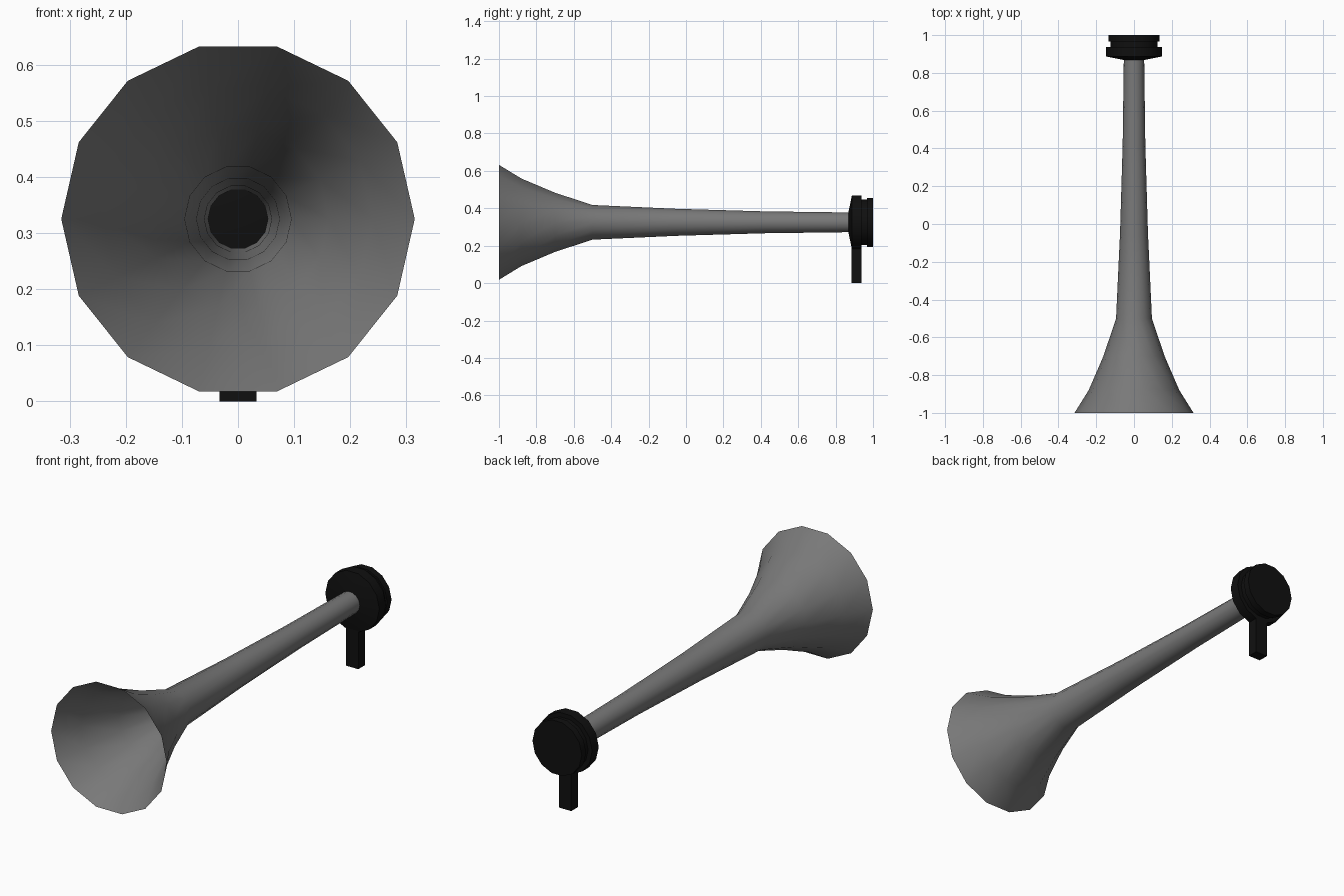
import bpy, bmesh, math

if "Cube" in bpy.data.objects:
    bpy.data.objects.remove(bpy.data.objects["Cube"])

SIDES = 14
AXIS_Z = 0.325


def material(name, value):
    m = bpy.data.materials.new(name)
    m.use_nodes = True
    color = (value, value, value, 1)
    m.diffuse_color = color
    bsdf = m.node_tree.nodes["Principled BSDF"]
    bsdf.inputs["Base Color"].default_value = color
    bsdf.inputs["Roughness"].default_value = 0.6
    return m


def finish(bm, name, mat):
    mesh = bpy.data.meshes.new(name)
    bm.to_mesh(mesh)
    bm.free()
    mesh.materials.append(mat)
    obj = bpy.data.objects.new(name, mesh)
    bpy.context.collection.objects.link(obj)
    return obj


def lathe(name, profile, mat, capped):
    """Turn (y, radius) points about the long axis."""
    bm = bmesh.new()
    rings = []
    for y, r in profile:
        angles = [math.tau * i / SIDES for i in range(SIDES)]
        rings.append([bm.verts.new((r * math.cos(a), y, AXIS_Z + r * math.sin(a)))
                      for a in angles])
    for a, b in zip(rings, rings[1:]):
        for i in range(SIDES):
            j = (i + 1) % SIDES
            bm.faces.new((a[i], b[i], b[j], a[j]))
    if capped:
        bm.faces.new(rings[0])
        bm.faces.new(rings[-1][::-1])
        bmesh.ops.recalc_face_normals(bm, faces=bm.faces)
    else:
        bm.normal_update()
        # Point the open tube's faces away from its axis
        f = bm.faces[:][0]
        c = f.calc_center_median()
        if f.normal.x * c.x + f.normal.z * (c.z - AXIS_Z) < 0:
            bmesh.ops.reverse_faces(bm, faces=bm.faces[:])
    obj = finish(bm, name, mat)
    bpy.ops.object.select_all(action="DESELECT")
    obj.select_set(True)
    bpy.context.view_layer.objects.active = obj
    bpy.ops.object.shade_smooth_by_angle(angle=math.radians(32))
    return obj


grey = material("horn grey", 0.19)
black = material("driver black", 0.005)

# Flared bell and long tapering tube, open at the mouth
lathe("horn", [(-1, 0.315), (-0.88, 0.24), (-0.7, 0.162), (-0.5, 0.095),
               (-0.05, 0.074), (0.42, 0.06), (0.87, 0.054)], grey, False)

# Stepped driver housing at the back
lathe("driver", [(0.868, 0.054), (0.887, 0.147), (0.938, 0.147), (0.938, 0.125),
                 (0.967, 0.125), (0.967, 0.134), (1, 0.134)], black, True)

# Square mounting post under the driver
bm = bmesh.new()
bmesh.ops.create_cube(bm, size=1)
bmesh.ops.scale(bm, vec=(0.066, 0.052, 0.22), verts=bm.verts)
bmesh.ops.translate(bm, vec=(0, 0.912, 0.11), verts=bm.verts)
finish(bm, "mounting_post", black)
